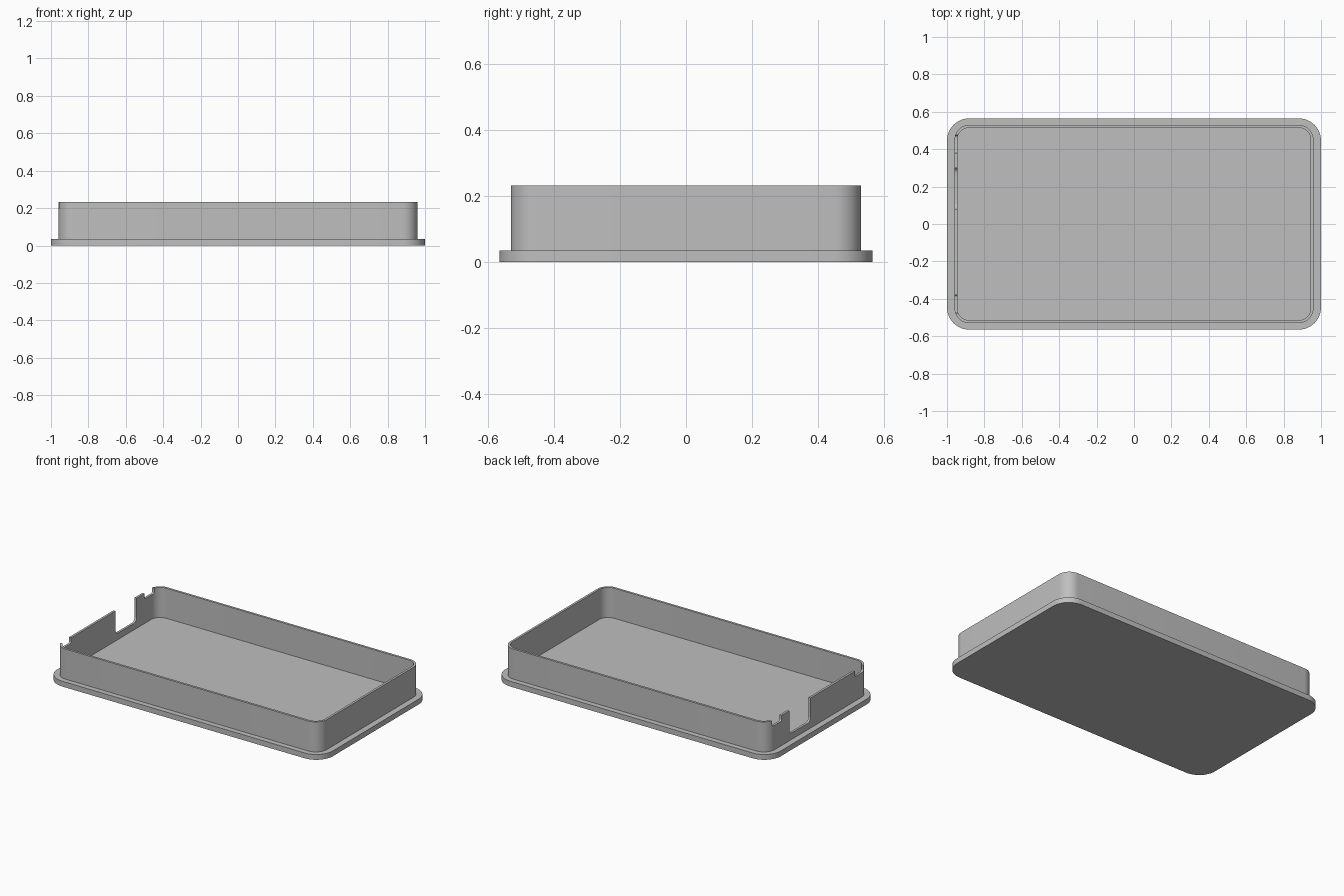
import bpy, bmesh, math
from mathutils import Vector

default = bpy.data.objects.get("Cube")
if default:
    bpy.data.objects.remove(default, do_unlink=True)

# One plain grey for the whole tray
grey = bpy.data.materials.new("plain_grey")
grey.use_nodes = True
colour = (0.52, 0.52, 0.52, 1)
grey.diffuse_color = colour
grey.node_tree.nodes["Principled BSDF"].inputs["Base Color"].default_value = colour


def rounded_rect(hx, hy, r, steps=12):
    """Outline of a rectangle with rounded corners, counter-clockwise."""
    points = []
    for i, (sx, sy) in enumerate([(1, 1), (-1, 1), (-1, -1), (1, -1)]):
        for k in range(steps + 1):
            a = math.pi / 2 * (i + k / steps)
            points.append((sx * (hx - r) + r * math.cos(a),
                           sy * (hy - r) + r * math.sin(a)))
    return points


def make_object(name, bm):
    bmesh.ops.recalc_face_normals(bm, faces=bm.faces)
    mesh = bpy.data.meshes.new(name)
    bm.to_mesh(mesh)
    bm.free()
    mesh.materials.append(grey)
    obj = bpy.data.objects.new(name, mesh)
    bpy.context.collection.objects.link(obj)
    return obj


def prism(name, points, direction):
    """Solid made by pushing a flat outline along a direction."""
    bm = bmesh.new()
    face = bm.faces.new([bm.verts.new(p) for p in points])
    result = bmesh.ops.extrude_face_region(bm, geom=[face], use_keep_orig=True)
    moved = [g for g in result["geom"] if isinstance(g, bmesh.types.BMVert)]
    bmesh.ops.translate(bm, verts=moved, vec=Vector(direction))
    return make_object(name, bm)


def ring(name, outer, inner, z0, z1):
    """Upright wall between two matching outlines."""
    bm = bmesh.new()
    loops = [[bm.verts.new((x, y, z)) for x, y in outline]
             for outline, z in ((outer, z0), (outer, z1), (inner, z1), (inner, z0))]
    n = len(outer)
    for a in range(4):
        low, high = loops[a], loops[(a + 1) % 4]
        for i in range(n):
            j = (i + 1) % n
            bm.faces.new((low[i], low[j], high[j], high[i]))
    return make_object(name, bm)


def shade(obj):
    bpy.ops.object.select_all(action="DESELECT")
    obj.select_set(True)
    bpy.context.view_layer.objects.active = obj
    bpy.ops.object.shade_smooth_by_angle(angle=math.radians(30))


# Base plate with a lip all round
plate = prism("base_plate",
              [(x, y, 0) for x, y in rounded_rect(1, 0.565, 0.12)], (0, 0, 0.035))

# Thin wall standing on the plate
wall = ring("side_wall", rounded_rect(0.96, 0.53, 0.08),
            rounded_rect(0.945, 0.515, 0.065), 0.03, 0.232)

# Openings in the right end wall: one deep slot and two shallow notches
openings = [(0.08, 0.30, 0.077, 0.03), (0.38, 0.475, 0.195, 0.012),
            (-0.475, -0.38, 0.195, 0.012)]
for y0, y1, bottom, r in openings:
    height = 0.4
    outline = rounded_rect((y1 - y0) / 2, height / 2, r, 6)
    points = [(-1.05, (y0 + y1) / 2 + y, bottom + height / 2 + z) for y, z in outline]
    cutter = prism("opening_cutter", points, (0.15, 0, 0))
    cutter.hide_render = True
    cut = wall.modifiers.new("opening", "BOOLEAN")
    cut.operation = "DIFFERENCE"
    cut.solver = "EXACT"
    cut.object = cutter
    bpy.context.view_layer.objects.active = wall
    bpy.ops.object.modifier_apply(modifier=cut.name)
    bpy.data.objects.remove(cutter, do_unlink=True)

for obj in (plate, wall):
    shade(obj)
